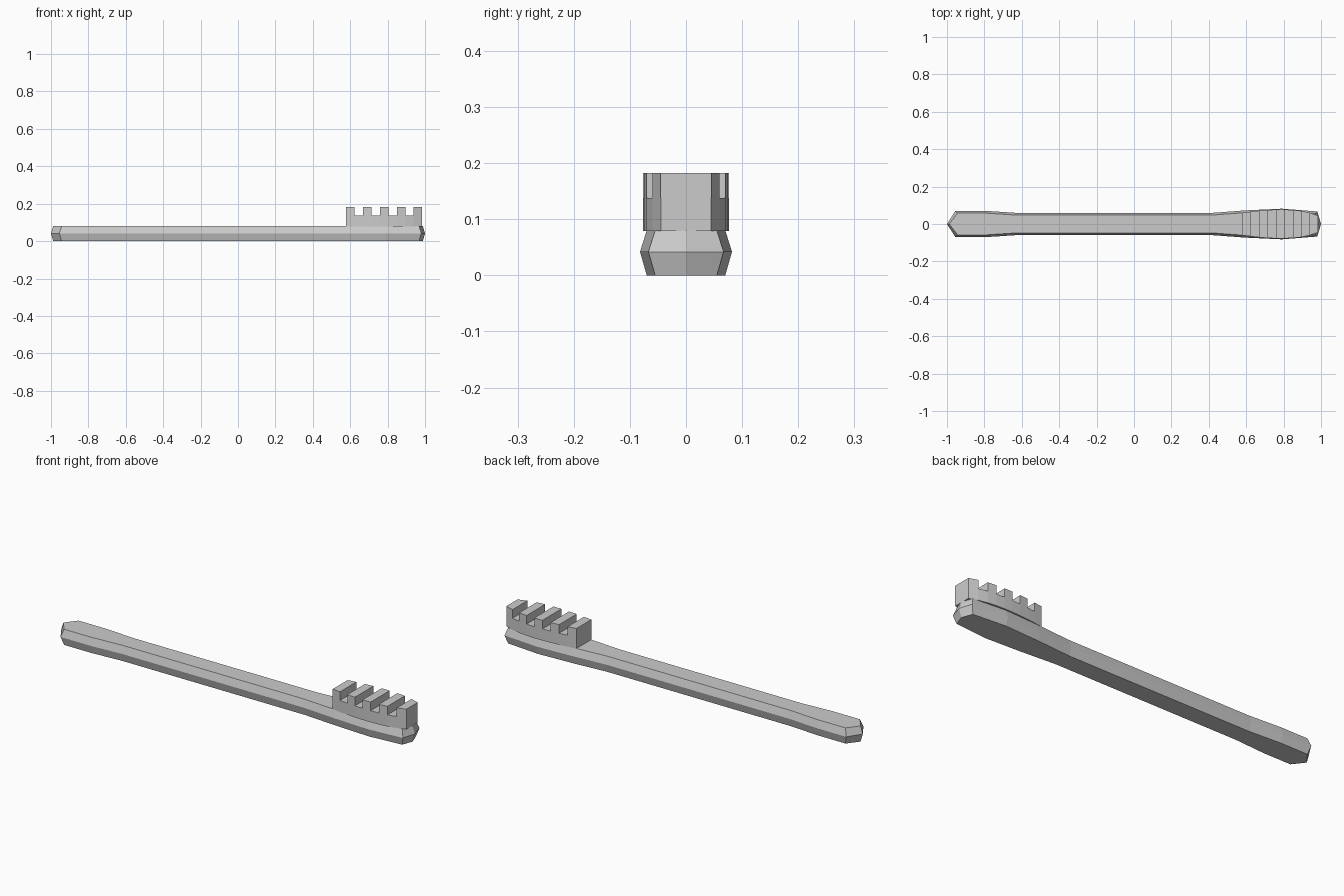
import bpy
import bmesh

cube = bpy.data.objects.get("Cube")
if cube:
    bpy.data.objects.remove(cube, do_unlink=True)

grey = bpy.data.materials.new("plain_grey")
grey.use_nodes = True
colour = (0.6, 0.6, 0.6, 1)
grey.diffuse_color = colour
grey.node_tree.nodes["Principled BSDF"].inputs["Base Color"].default_value = colour


def finish(name, bm):
    bmesh.ops.recalc_face_normals(bm, faces=bm.faces)
    mesh = bpy.data.meshes.new(name)
    bm.to_mesh(mesh)
    bm.free()
    mesh.materials.append(grey)
    obj = bpy.data.objects.new(name, mesh)
    bpy.context.collection.objects.link(obj)


# Handle: a pointed outline, widest at mid height, with inset top and bottom
SIDE = [(-0.955, 0.07), (-0.79, 0.07), (-0.62, 0.059), (0.41, 0.059),
        (0.6, 0.073), (0.79, 0.082), (0.98, 0.067)]


def outline(inset):
    side = [(x, w - inset) for x, w in SIDE]
    side[0] = (side[0][0] + inset, side[0][1])
    side[-1] = (side[-1][0] - inset, side[-1][1])
    back = [(x, -w) for x, w in reversed(side)]
    return [(-1 + inset, 0)] + side + [(1 - inset, 0)] + back


bm = bmesh.new()
rings = [[bm.verts.new((x, y, z)) for x, y in outline(inset)]
         for z, inset in ((0, 0.012), (0.042, 0), (0.08, 0.012))]
for low, high in zip(rings, rings[1:]):
    for i in range(len(low)):
        j = (i + 1) % len(low)
        bm.faces.new((low[i], low[j], high[j], high[i]))
bm.faces.new(rings[0])
bm.faces.new(rings[-1])
finish("handle", bm)

# Bristles: a rounded block whose alternate strips rise into five teeth
START, STEP = 0.578, 0.0452
WIDTHS = [0.06, 0.066, 0.071, 0.075, 0.077, 0.077, 0.075, 0.07, 0.06, 0.045]
bm = bmesh.new()
sections = []
for i, w in enumerate(WIDTHS):
    x = START + i * STEP
    sections.append([bm.verts.new((x, y, z)) for y, z in
                     ((-w, 0.079), (w, 0.079), (w, 0.138), (-w, 0.138))])
tops = []
for a, b in zip(sections, sections[1:]):
    for k in range(4):
        n = (k + 1) % 4
        face = bm.faces.new((a[k], a[n], b[n], b[k]))
        if k == 2:
            tops.append(face)
bm.faces.new(sections[0])
bm.faces.new(sections[-1])
bmesh.ops.recalc_face_normals(bm, faces=bm.faces)
for face in tops[::2]:
    tooth = bmesh.ops.extrude_face_region(bm, geom=[face])
    bm.faces.remove(face)
    raised = [g for g in tooth["geom"] if isinstance(g, bmesh.types.BMVert)]
    bmesh.ops.translate(bm, verts=raised, vec=(0, 0, 0.044))
finish("bristles", bm)
